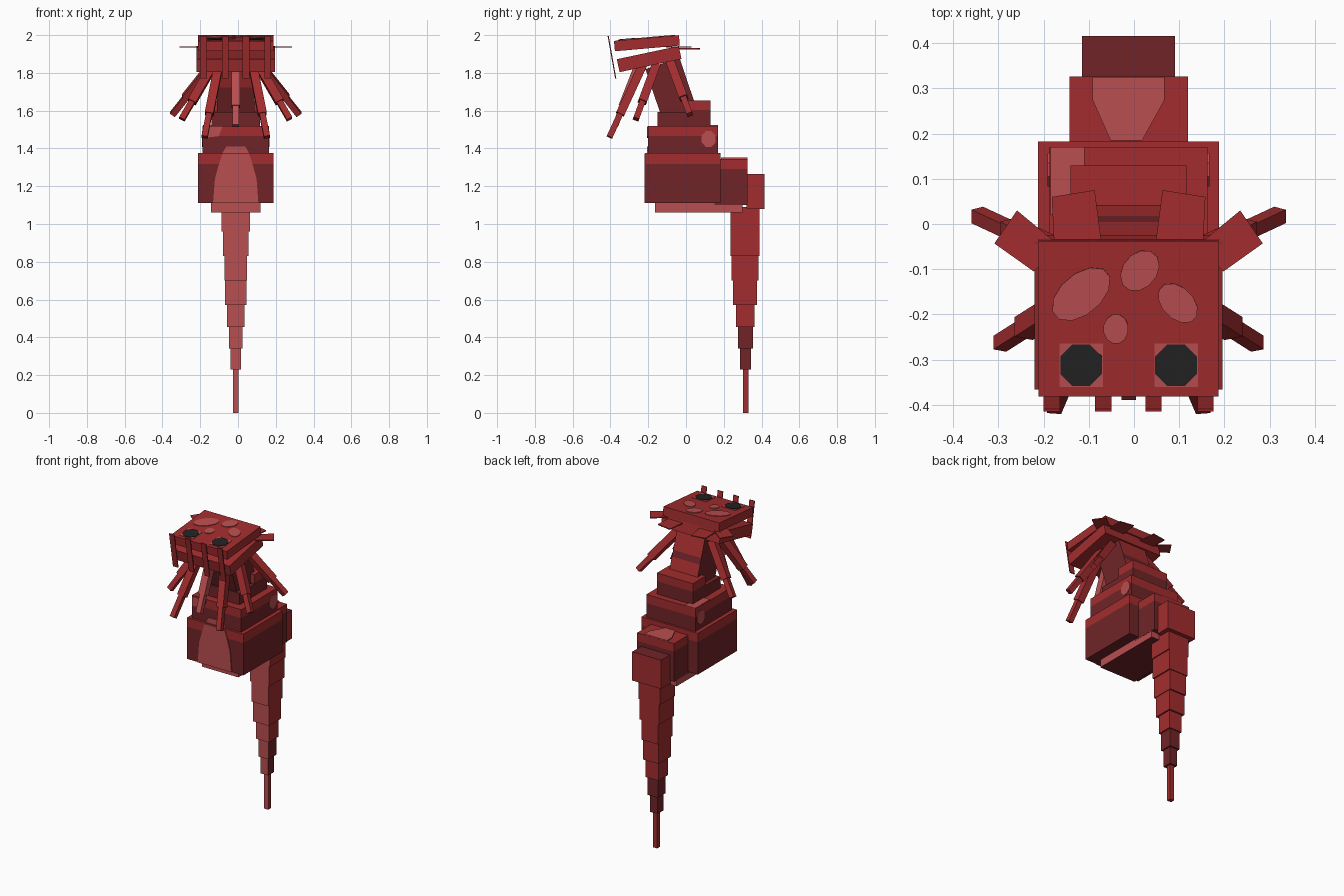
import bpy, bmesh, math
from mathutils import Vector, Matrix

cube = bpy.data.objects.get("Cube")
if cube:
    bpy.data.objects.remove(cube, do_unlink=True)


def material(name, rgb):
    # sRGB bytes to linear flat colour
    lin = [((c / 255 + 0.055) / 1.055) ** 2.4 for c in rgb]
    m = bpy.data.materials.new(name)
    m.use_nodes = True
    m.diffuse_color = (*lin, 1)
    m.node_tree.nodes["Principled BSDF"].inputs["Base Color"].default_value = (*lin, 1)
    return m


MATS = [material("red", (162, 44, 46)), material("pale_red", (186, 78, 80)),
        material("dark_red", (112, 36, 39)), material("black", (35, 35, 35))]
RED, PALE, DARK, BLACK = range(4)
MID = -0.012  # mirror plane


def finish(name, bm, paint, matrix=Matrix()):
    bm.normal_update()
    for f in bm.faces:
        f.material_index = paint(f.calc_center_median(), f.normal) if callable(paint) else paint
    me = bpy.data.meshes.new(name)
    bm.to_mesh(me)
    bm.free()
    for m in MATS:
        me.materials.append(m)
    ob = bpy.data.objects.new(name, me)
    ob.matrix_world = matrix
    bpy.context.collection.objects.link(ob)
    return ob


def box(name, size, centre, paint=RED, cuts=(), rot=Matrix()):
    # cuts are local heights where the paint changes
    bm = bmesh.new()
    bmesh.ops.create_cube(bm, size=1)
    bmesh.ops.scale(bm, vec=size, verts=bm.verts)
    for z in cuts:
        bmesh.ops.bisect_plane(bm, geom=bm.verts[:] + bm.edges[:] + bm.faces[:],
                               plane_co=(0, 0, z), plane_no=(0, 0, 1))
    return finish(name, bm, paint, Matrix.Translation(centre) @ rot)


def span(name, half, y0, y1, z0, z1, paint=RED, cuts=()):
    # upright block centred on the mirror plane
    return box(name, (2 * half, y1 - y0, z1 - z0),
               (MID, (y0 + y1) / 2, (z0 + z1) / 2), paint, cuts)


def beam(name, a, b, w, d, paint=RED, cuts=()):
    a, b = Vector(a), Vector(b)
    axis = (b - a).normalized()
    side = (Vector((1, 0, 0)) - axis * axis.x).normalized()
    rot = Matrix((side, axis.cross(side), axis)).transposed().to_4x4()
    return box(name, (w, d, (b - a).length), (a + b) / 2, paint, cuts, rot)


def plate(name, pts, origin, u, v, paint, thick=0.006):
    # thin flat outline laid on a surface, raised along u x v
    o, u, v = Vector(origin), Vector(u), Vector(v)
    n = u.cross(v).normalized()
    bm = bmesh.new()
    face = bm.faces.new([bm.verts.new(o + u * p[0] + v * p[1]) for p in pts])
    top = bmesh.ops.extrude_face_region(bm, geom=[face])["geom"]
    bmesh.ops.translate(bm, vec=n * thick, verts=[g for g in top if isinstance(g, bmesh.types.BMVert)])
    bmesh.ops.recalc_face_normals(bm, faces=bm.faces)
    return finish(name, bm, paint)


def oval(rx, ry, turn=0, sides=12, cx=0, cy=0):
    t, pts = math.radians(turn), []
    for i in range(sides):
        a = 2 * math.pi * (i + 0.5) / sides
        x, y = rx * math.cos(a), ry * math.sin(a)
        pts.append((cx + x * math.cos(t) - y * math.sin(t), cy + x * math.sin(t) + y * math.cos(t)))
    return pts


def band(level):
    # red cap above a level, dark sides below
    return lambda c, n: DARK if (c.z < level or n.z < -0.5) else RED


# Body blocks
span("body", 0.2, -0.215, 0.183, 1.11, 1.375, band(0.075), (0.075,))
span("belly", 0.13, -0.165, 0.3, 1.06, 1.12, lambda c, n: DARK if n.z < -0.5 else PALE)
span("upper_torso", 0.175, -0.2, 0.17, 1.37, 1.52, band(0.02), (0.02,))
span("shoulder", 0.128, -0.15, 0.13, 1.515, 1.593, DARK)
span("shoulder_hump", 0.128, 0.0, 0.13, 1.55, 1.655, band(0.0), (0.0,))
span("abdomen", 0.131, 0.15, 0.326, 1.1, 1.345, band(0.07), (0.07,))

# Painted chest and markings
plate("chest_mark", [(-.12, 0), (.12, 0), (.11, .13), (.085, .22), (.07, .262), (-.07, .262),
                     (-.085, .22), (-.11, .13)], (MID, -0.215, 1.111), (1, 0, 0), (0, 0, 1), PALE)
plate("chest_mark_top", [(-.07, 0), (.07, 0), (.05, .035), (-.05, .035)],
      (MID, -0.2, 1.376), (1, 0, 0), (0, 0, 1), PALE)
plate("shoulder_corner_mark", [(-.17, .08), (-.17, .14), (-.07, .14), (-.09, .09)],
      (MID, -0.2, 1.375), (1, 0, 0), (0, 0, 1), PALE)
for s, label in ((1, "left"), (-1, "right")):
    plate(label + "_torso_mark", oval(.04, .045, sides=8), (MID + s * 0.175, 0.12, 1.45),
          (0, s, 0), (0, 0, 1), PALE, 0.004)
plate("abdomen_mark", [(-.08, .07), (-.08, .02), (-.04, -.07), (.03, -.07), (.08, .02), (.08, .07)],
      (MID, 0.255, 1.345), (1, 0, 0), (0, 1, 0), PALE)
plate("body_top_mark", [(0, 0), (.075, 0), (.075, .15), (0, .15)],
      (-0.185, 0.02, 1.52), (1, 0, 0), (0, 1, 0), PALE, 0.004)

# Tail, tapering downwards
span("tail_root", 0.103, 0.32, 0.416, 1.08, 1.265, lambda c, n: DARK if n.z > 0.5 else RED)
TAIL = [(1.08, .96, .075, .235, .39), (.96, .83, .068, .236, .39), (.83, .7, .06, .24, .385),
        (.7, .57, .056, .25, .375), (.57, .455, .046, .265, .363), (.455, .34, .036, .275, .355),
        (.34, .23, .027, .285, .345), (.23, 0, .015, .303, .331)]
for i, (top, bottom, half, y0, y1) in enumerate(TAIL):
    side = DARK if i in (5, 6) else RED
    span(f"tail_segment_{i + 1}", half, y0, y1, bottom, top + 0.01,
         lambda c, n, k=side: PALE if n.y < -0.5 else k)

# Neck leaning forward
beam("neck", (MID, -0.02, 1.54), (MID, -0.125, 1.85), 0.2, 0.19,
     lambda c, n: DARK if abs(n.x) > 0.5 or n.y < -0.5 and c.z < 0.06 or 0 < c.z < 0.04 else RED,
     (0, 0.04, 0.06))

# Head slabs
UP, LOW = math.radians(5), math.radians(12)
box("head_top", (0.398, 0.345, 0.055), (MID, -0.207, 1.957), RED, (), Matrix.Rotation(UP, 4, "X"))
box("jaw", (0.416, 0.335, 0.07), (MID, -0.195, 1.873), RED, (), Matrix.Rotation(LOW, 4, "X"))

# Eyes and spots on the head
v_head = (0, math.cos(UP), math.sin(UP))


def head_mark(name, x, y, pts, paint, thick):
    z = 1.957 + 0.0275 / math.cos(UP) + (y + 0.207) * math.tan(UP)
    plate(name, pts, (x, y, z), (1, 0, 0), v_head, paint, thick)


for s, label in ((1, "left"), (-1, "right")):
    head_mark(label + "_eye_rim", MID + s * 0.105, -0.312, oval(.068, .068, sides=4), PALE, 0.003)
    head_mark(label + "_eye", MID + s * 0.105, -0.312, oval(.05, .05, sides=8), BLACK, 0.006)
for i, (x, y, rx, ry, turn) in enumerate([(-.117, -.155, .076, .045, 40), (.013, -.103, .05, .038, 50),
                                          (.097, -.175, .052, .035, -45), (-.04, -.232, .028, .033, 0)]):
    head_mark(f"head_spot_{i + 1}", x, y, oval(rx, ry, turn), PALE, 0.004)

# Flat teeth in front of the mouth
for i, x in enumerate((-.182, -.068, .043, .158)):
    beam(f"tooth_{i + 1}", (x, -0.412, 1.995), (x, -0.372, 1.77), 0.036, 0.006)


# Two-part tentacles under the head
def tentacle(name, a, b, paint=RED):
    a, b = Vector(a), Vector(b)
    knee = a.lerp(b, 0.68)
    beam(name + "_upper", a, knee, 0.046, 0.046, paint)
    beam(name + "_tip", knee, b, 0.032, 0.032, paint)


for s, label in ((1, "left"), (-1, "right")):
    tentacle(label + "_rear_tentacle", (MID + s * .12, -.08, 1.85), (MID + s * .335, .02, 1.58))
    tentacle(label + "_middle_tentacle", (MID + s * .12, -.16, 1.84), (MID + s * .285, -.265, 1.555))
    tentacle(label + "_front_tentacle", (MID + s * .09, -.23, 1.84), (MID + s * .165, -.405, 1.46))
    # Frill flaps behind the head
    plate(label + "_back_frill", [(.06, -.04), (.165, -.04), (.17, .06), (.075, .075)] if s > 0 else
          [(-.06, -.04), (-.075, .075), (-.17, .06), (-.165, -.04)],
          (MID, 0, 1.925), (1, 0, 0), (0, 1, 0), RED)
    plate(label + "_side_frill", [(s * .15, -.05), (s * .21, -.105), (s * .297, -.043), (s * .247, .03)],
          (MID, 0, 1.935), (1, 0, 0), (0, 1, 0), RED)
tentacle("centre_tentacle", (MID, -.25, 1.84), (MID, -.375, 1.52), PALE)
